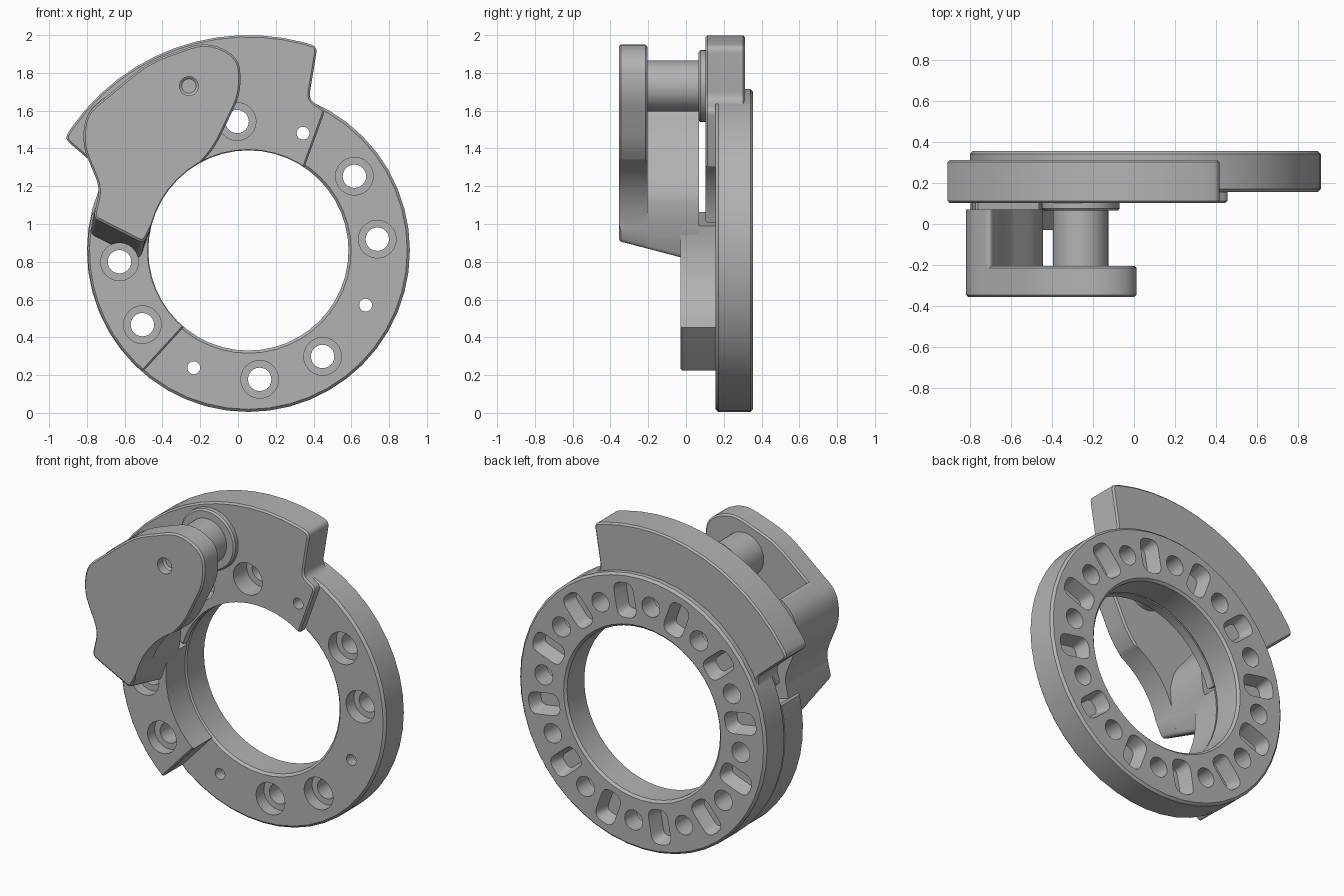
import bpy, bmesh, math
from mathutils import Vector

cube = bpy.data.objects.get("Cube")
if cube:
    bpy.data.objects.remove(cube, do_unlink=True)

CX, CZ = 0.055, 0.86            # ring axis
R_IN, R_OUT, R_BOLT = 0.53, 0.855, 0.685

steel = bpy.data.materials.new("steel_grey")
steel.use_nodes = True
steel.diffuse_color = (0.45, 0.45, 0.45, 1)
steel.node_tree.nodes["Principled BSDF"].inputs["Base Color"].default_value = (0.45, 0.45, 0.45, 1)


def polar(r, deg, d=0.0):
    a = math.radians(deg)
    return (CX + r * math.cos(a), CZ + r * math.sin(a), d)


def arc(r, a0, a1, n):
    return [polar(r, a0 + (a1 - a0) * i / n) for i in range(n + 1)]


def rounded(pts):
    """Outline of (x, z, corner distance) with curved corners."""
    out, n = [], len(pts)
    for i, (x, z, d) in enumerate(pts):
        p = Vector((x, z))
        if d == 0:
            out.append(p)
            continue
        a = p + (Vector(pts[i - 1][:2]) - p).normalized() * d
        b = p + (Vector(pts[(i + 1) % n][:2]) - p).normalized() * d
        for k in range(6):
            t = k / 5
            out.append(a * (1 - t) ** 2 + p * 2 * t * (1 - t) + b * t * t)
    return out


def prism(bm, front, back, y0, y1):
    f = [bm.verts.new((p.x, y0, p.y)) for p in rounded(front)]
    b = [bm.verts.new((p.x, y1, p.y)) for p in rounded(back)]
    n = len(f)
    bm.faces.new(f)
    bm.faces.new(b[::-1])
    for i in range(n):
        j = (i + 1) % n
        bm.faces.new((f[i], b[i], b[j], f[j]))


def lathe(bm, profile, x, z, steps):
    """Turn a closed (radius, y) profile around an axis along y."""
    rings = []
    for r, y in profile:
        if r == 0:
            rings.append([bm.verts.new((x, y, z))] * steps)
        else:
            rings.append([bm.verts.new((x + r * math.cos(math.tau * k / steps), y,
                                        z + r * math.sin(math.tau * k / steps))) for k in range(steps)])
    for i, a in enumerate(rings):
        b = rings[(i + 1) % len(rings)]
        for k in range(steps):
            m = (k + 1) % steps
            face = list(dict.fromkeys((a[k], a[m], b[m], b[k])))
            if len(face) > 2:
                bm.faces.new(face)


def finish(bm, name):
    bmesh.ops.recalc_face_normals(bm, faces=bm.faces)
    mesh = bpy.data.meshes.new(name)
    bm.to_mesh(mesh)
    bm.free()
    mesh.materials.append(steel)
    ob = bpy.data.objects.new(name, mesh)
    bpy.context.collection.objects.link(ob)
    return ob


def apply(ob, kind, **settings):
    mod = ob.modifiers.new("step", kind)
    for key, value in settings.items():
        setattr(mod, key, value)
    bpy.ops.object.select_all(action='DESELECT')
    bpy.context.view_layer.objects.active = ob
    ob.select_set(True)
    bpy.ops.object.modifier_apply(modifier=mod.name)


def cut(ob, cutter):
    apply(ob, 'BOOLEAN', object=cutter, operation='DIFFERENCE', solver='EXACT')


def slab(name, front, back, y0, y1, width):
    bm = bmesh.new()
    prism(bm, front, back, y0, y1)
    ob = finish(bm, name)
    if width:
        apply(ob, 'BEVEL', width=width, segments=1, limit_method='ANGLE', angle_limit=math.radians(50))
    return ob


# Ring body
bm = bmesh.new()
c = 0.014
lathe(bm, [(R_IN + c, 0.157), (R_OUT - c, 0.157), (R_OUT, 0.157 + c), (R_OUT, 0.355 - c),
           (R_OUT - c, 0.355), (R_IN + c, 0.355), (R_IN, 0.355 - c), (R_IN, 0.157 + c)], CX, CZ, 48)
ring = finish(bm, "ring")

# Counterweight: wide outer sector with a thin pad across the ring
MID = 110
sector = [polar(1.14, MID - 38.7, 0.035)] + arc(1.14, MID - 35, MID + 35, 12)
sector += [polar(1.14, MID + 38.7, 0.035), polar(0.86, MID + 41.8, 0.04), polar(0.848, MID + 48.7, 0.03),
           polar(0.376, MID + 60), polar(0.376, MID - 60), polar(0.848, MID - 48.7, 0.03),
           polar(0.86, MID - 41.8, 0.04)]
counterweight = slab("counterweight", sector, sector, 0.103, 0.312, 0.01)


# Arm plate and column share an outer edge and an underside that slopes toward the ring
def sloped(pts, k):
    return [(x - 0.02 * k, z - 0.085 * k, d) if z < 1.06 and x < -0.49 else (x, z, d) for x, z, d in pts]


outer_edge = [(-0.5, 0.90, 0.03), (-0.765, 1.035, 0.03), (-0.73, 1.19, 0.06), (-0.83, 1.43, 0.09),
              (-0.80, 1.59, 0.06)]
plate = outer_edge + [(-0.47, 1.86, 0.10), (-0.16, 1.97, 0.10), (0.01, 1.88, 0.08), (0.015, 1.69, 0.08),
                      (-0.12, 1.41, 0.06), (-0.175, 1.345, 0), (-0.3, 1.2, 0), (-0.455, 0.99, 0)]
arm_plate = slab("arm_plate", sloped(plate, 0), sloped(plate, 0.46), -0.355, -0.205, 0.01)

column = outer_edge + [(-0.70, 1.68, 0.03), (-0.66, 1.60, 0.04), (-0.62, 1.45, 0.06),
                       (-0.47, 1.27, 0.06), (-0.44, 1.14, 0.03), (-0.455, 0.99, 0)]
arm_column = slab("arm_column", sloped(column, 0.43), sloped(column, 1.31), -0.215, 0.07, 0)

# Foot bolted to the ring
foot = [polar(R_OUT - 0.004, 229, 0.02)] + arc(R_OUT - 0.004, 225, 166, 9)
foot += [polar(0.42, 166), polar(0.42, 230.5)]
arm_foot = slab("arm_foot", foot, foot, -0.03, 0.17, 0.01)

# Pin with its flange
PX, PZ = -0.26, 1.73
bm = bmesh.new()
lathe(bm, [(0, -0.215), (0.135, -0.215), (0.135, 0.066), (0.18, 0.066), (0.19, 0.076), (0.19, 0.108), (0, 0.108)],
      PX, PZ, 40)
pin = finish(bm, "pin")

# Central bore and seat for the ring
bm = bmesh.new()
lathe(bm, [(0, -0.5), (R_IN + 0.004, -0.5), (R_IN + 0.004, 0.157), (R_OUT, 0.157), (R_OUT, 0.5), (0, 0.5)],
      CX, CZ, 48)
bore = finish(bm, "bore_cutter")

# Stepped bolt holes and tapered pockets
bm = bmesh.new()
for i in range(12):
    angle = 5 + 30 * i
    x, z, _ = polar(R_BOLT, angle)
    if angle in (65, 155, 245, 335):
        steps = [(0, 0.08), (0.034, 0.08), (0.034, 0.22), (0.06, 0.22), (0.06, 0.4), (0, 0.4)]
    else:
        on_foot = angle in (185, 215)
        top, floor = (-0.2, 0.04) if on_foot else (0.08, 0.235)
        steps = [(0, top), (0.1, top), (0.1, floor), (0.062, floor), (0.062, 0.4), (0, 0.4)]
    lathe(bm, steps, x, z, 24)

    ca, sa = math.cos(math.radians(angle + 15)), math.sin(math.radians(angle + 15))

    def pocket(shrink):
        w, lo, hi, d = 0.07 - shrink, 0.58 + shrink, 0.80 - shrink, 0.06 - shrink
        corners = ((lo, -w), (hi, -w), (hi, w), (lo, w))
        return [(CX + r * ca - t * sa, CZ + r * sa + t * ca, d) for r, t in corners]

    prism(bm, pocket(0.025), pocket(0), 0.265, 0.365)
holes = finish(bm, "hole_cutter")

cut(ring, holes)
for ob in (counterweight, arm_plate, arm_column, arm_foot):
    cut(ob, bore)
for ob in (counterweight, arm_column, arm_foot):
    cut(ob, holes)

# Blind hole on the arm face
bm = bmesh.new()
lathe(bm, [(0, -0.4), (0.05, -0.4), (0.05, -0.3), (0.038, -0.29), (0, -0.29)], PX, PZ, 24)
dimple = finish(bm, "dimple_cutter")
cut(arm_plate, dimple)
for cutter in (bore, holes, dimple):
    bpy.data.objects.remove(cutter, do_unlink=True)

bpy.ops.object.select_all(action='DESELECT')
for ob in (ring, counterweight, arm_plate, arm_column, arm_foot, pin):
    ob.select_set(True)
bpy.context.view_layer.objects.active = ring
bpy.ops.object.shade_smooth_by_angle(angle=math.radians(25))
